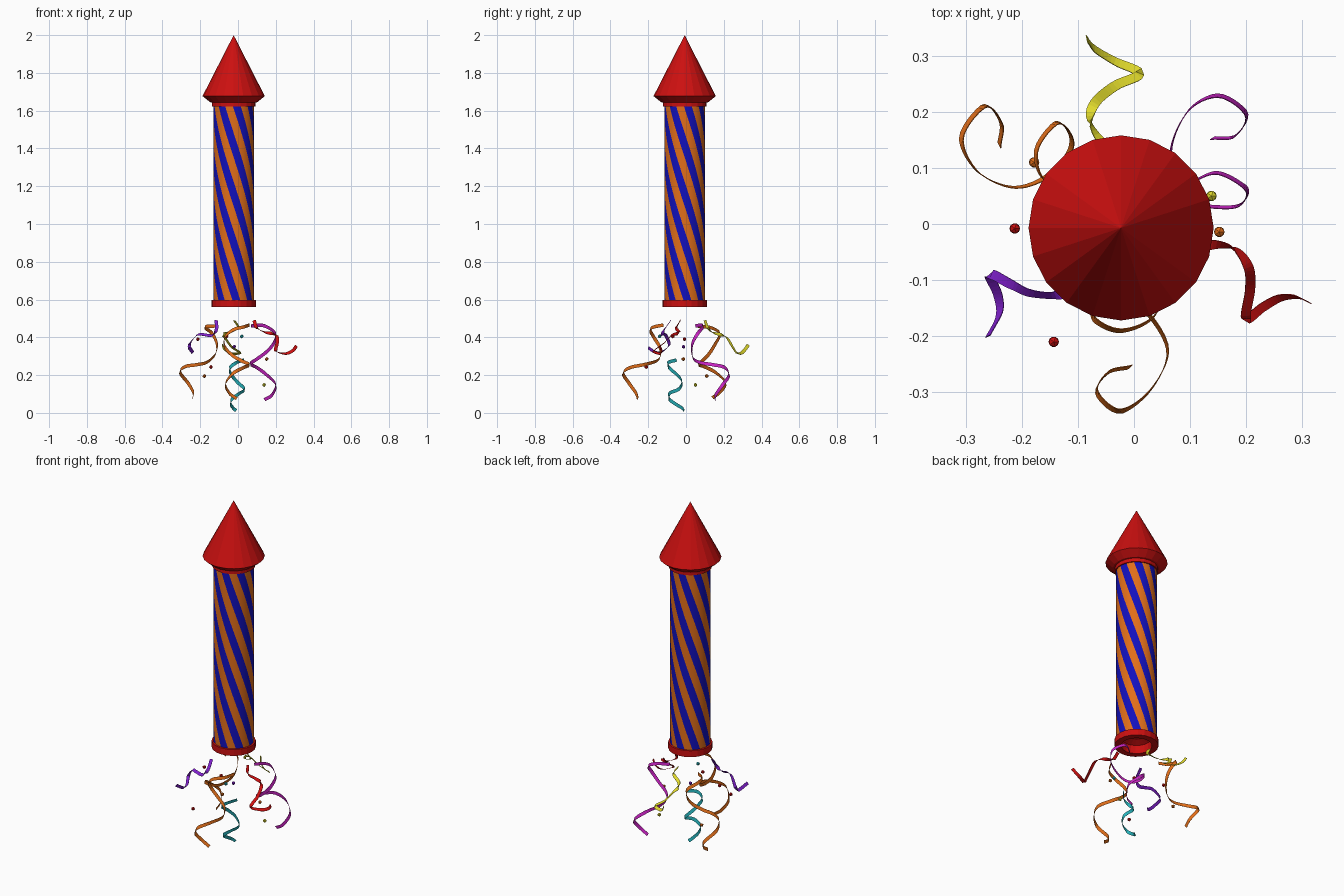
import bpy, bmesh, math
from mathutils import Vector

if "Cube" in bpy.data.objects:
    bpy.data.objects.remove(bpy.data.objects["Cube"])

CX, CY = -0.023, -0.007   # rocket axis


def mat(name, r, g, b):
    m = bpy.data.materials.new(name)
    m.diffuse_color = (r, g, b, 1)
    m.use_nodes = True
    m.node_tree.nodes["Principled BSDF"].inputs["Base Color"].default_value = m.diffuse_color
    return m


RED = mat("red", 0.60, 0.005, 0.005)
ORANGE = mat("orange", 0.75, 0.155, 0.01)
BLUE = mat("blue", 0.006, 0.005, 0.50)
YELLOW = mat("yellow", 0.75, 0.70, 0.025)
MAGENTA = mat("magenta", 0.62, 0.018, 0.58)
PURPLE = mat("purple", 0.22, 0.015, 0.62)
TEAL = mat("teal", 0.02, 0.45, 0.50)


def finish(bm, name, *mats):
    me = bpy.data.meshes.new(name)
    bm.to_mesh(me)
    bm.free()
    ob = bpy.data.objects.new(name, me)
    bpy.context.collection.objects.link(ob)
    for m in mats:
        me.materials.append(m)
    return ob


def lathe(name, profile, m, n=20):
    """Spin (radius, z) points around the rocket axis."""
    bm = bmesh.new()
    rings = []
    for r, z in profile:
        rings.append([bm.verts.new((CX + r * math.cos(2 * math.pi * i / n),
                                    CY + r * math.sin(2 * math.pi * i / n), z))
                      for i in range(n)])
    for a, b in zip(rings, rings[1:]):
        for i in range(n):
            j = (i + 1) % n
            bm.faces.new((a[i], a[j], b[j], b[i]))
    bmesh.ops.remove_doubles(bm, verts=bm.verts, dist=1e-5)
    bmesh.ops.recalc_face_normals(bm, faces=bm.faces)
    return finish(bm, name, m)


# nose cone with collar, and hollow nozzle ring
lathe("nose_cone", [(0, 2.0), (0.165, 1.677), (0.125, 1.645), (0.115, 1.643),
                    (0.115, 1.622), (0, 1.622)], RED)
lathe("nozzle_ring", [(0, 0.625), (0.08, 0.62), (0.082, 0.56), (0.117, 0.56),
                      (0.117, 0.597), (0.10, 0.60), (0, 0.64)], RED)

# tube: grid twisted half a turn, so stripes follow the columns
bm = bmesh.new()
N, ROWS, Z0, Z1, R = 48, 40, 0.595, 1.63, 0.108
rings = []
for k in range(ROWS + 1):
    t = k / ROWS
    # blue stripe centred 8 degrees right of front at the top
    base = math.radians(-82 - 11.25) + math.pi * (1 - t)
    rings.append([bm.verts.new((CX + R * math.cos(base + 2 * math.pi * i / N),
                                CY + R * math.sin(base + 2 * math.pi * i / N),
                                Z0 + (Z1 - Z0) * t)) for i in range(N)])
for a, b in zip(rings, rings[1:]):
    for i in range(N):
        j = (i + 1) % N
        f = bm.faces.new((a[i], a[j], b[j], b[i]))
        f.material_index = 0 if i % 6 < 3 else 1
        f.smooth = True
finish(bm, "striped_tube", BLUE, ORANGE)


def ribbon(name, m, pts, width=0.018, steps=6):
    """Curled paper strip through the points, its width along the curl axis."""
    p = [Vector(q) for q in pts]
    axis = (p[-1] - p[0]).normalized()
    p = [2 * p[0] - p[1]] + p + [2 * p[-1] - p[-2]]
    bm = bmesh.new()
    prev = None
    for s in range(1, len(p) - 2):
        a, b, c, d = p[s - 1:s + 3]
        last = s == len(p) - 3
        for k in range(steps + (1 if last else 0)):
            t = k / steps
            pos = 0.5 * (2 * b + (c - a) * t + (2 * a - 5 * b + 4 * c - d) * t * t
                         + (3 * b - a - 3 * c + d) * t ** 3)
            tan = (0.5 * ((c - a) + 2 * t * (2 * a - 5 * b + 4 * c - d)
                          + 3 * t * t * (3 * b - a - 3 * c + d))).normalized()
            w = (axis - tan * axis.dot(tan)).normalized() * width / 2
            pair = [bm.verts.new(pos + w), bm.verts.new(pos - w)]
            if prev:
                bm.faces.new((prev[0], prev[1], pair[1], pair[0]))
            prev = pair
    ob = finish(bm, name, m)
    mod = ob.modifiers.new("paper", 'SOLIDIFY')
    mod.thickness = 0.0015
    mod.offset = 0


# long streamers
ribbon("streamer_left", ORANGE, [
    (-.12, .06, .46), (-.165, .085, .458), (-.173, .135, .45), (-.137, .18, .42),
    (-.112, .155, .365), (-.12, .12, .31), (-.165, .079, .268), (-.22, .066, .255),
    (-.28, .095, .245), (-.307, .155, .215), (-.266, .21, .16), (-.237, .18, .11),
    (-.24, .14, .08)])
ribbon("streamer_front", ORANGE, [
    (.06, -.12, .465), (.03, -.17, .455), (-.025, -.19, .44), (-.07, -.17, .40),
    (-.07, -.14, .35), (-.03, -.135, .305), (.02, -.155, .275), (.06, -.225, .255),
    (.03, -.295, .24), (-.025, -.333, .21), (-.066, -.30, .155),
    (-.046, -.265, .105), (-.007, -.255, .075)])
ribbon("streamer_back_right", MAGENTA, [
    (.07, .05, .46), (.114, .08, .465), (.153, .09, .455), (.20, .062, .42),
    (.19, .035, .37), (.153, .03, .325), (.10, .04, .285), (.07, .08, .265),
    (.068, .143, .255), (.10, .205, .24), (.153, .228, .20), (.20, .195, .15),
    (.18, .157, .095), (.14, .153, .07)])

# short streamers
ribbon("streamer_back", YELLOW, [
    (-.02, .10, .49), (.0, .115, .45), (-.05, .14, .425), (-.077, .18, .415),
    (-.07, .215, .40), (-.034, .246, .35), (.01, .268, .318), (-.034, .29, .315),
    (-.07, .312, .335), (-.084, .33, .36)])
ribbon("streamer_front_left", PURPLE, [
    (-.115, -.08, .49), (-.115, -.115, .44), (-.14, -.127, .41), (-.186, -.123, .415),
    (-.22, -.107, .41), (-.257, -.09, .36), (-.243, -.125, .325), (-.24, -.16, .32),
    (-.26, -.20, .345)])
ribbon("streamer_right", RED, [
    (.085, -.03, .49), (.10, -.05, .45), (.14, -.037, .428), (.18, -.045, .42),
    (.204, -.077, .41), (.207, -.116, .37), (.20, -.168, .33), (.23, -.148, .315),
    (.26, -.132, .315), (.29, -.13, .33), (.31, -.139, .355)])

# hanging streamer under the nozzle
ribbon("streamer_bottom", TEAL, [
    (.03, -.05, .28), (-.01, -.095, .265), (-.045, -.085, .235), (-.03, -.04, .195),
    (.0, -.02, .16), (.035, -.04, .125), (.01, -.085, .105), (-.03, -.09, .075),
    (-.04, -.06, .05), (-.025, -.02, .025), (-.01, -.01, .012)])

# confetti balls
for i, (m, x, y, z) in enumerate([
        (RED, -.2125, -.008, .39), (RED, -.143, -.21, .243), (ORANGE, -.178, .11, .195),
        (YELLOW, .138, .05, .148), (ORANGE, .152, -.014, .285), (PURPLE, -.02, -.013, .35),
        (TEAL, .02, -.14, .405), (RED, -.06, -.07, .405)]):
    bm = bmesh.new()
    bmesh.ops.create_icosphere(bm, subdivisions=1, radius=0.0105)
    bmesh.ops.translate(bm, verts=bm.verts, vec=(x, y, z))
    finish(bm, f"confetti_{i + 1}", m)
